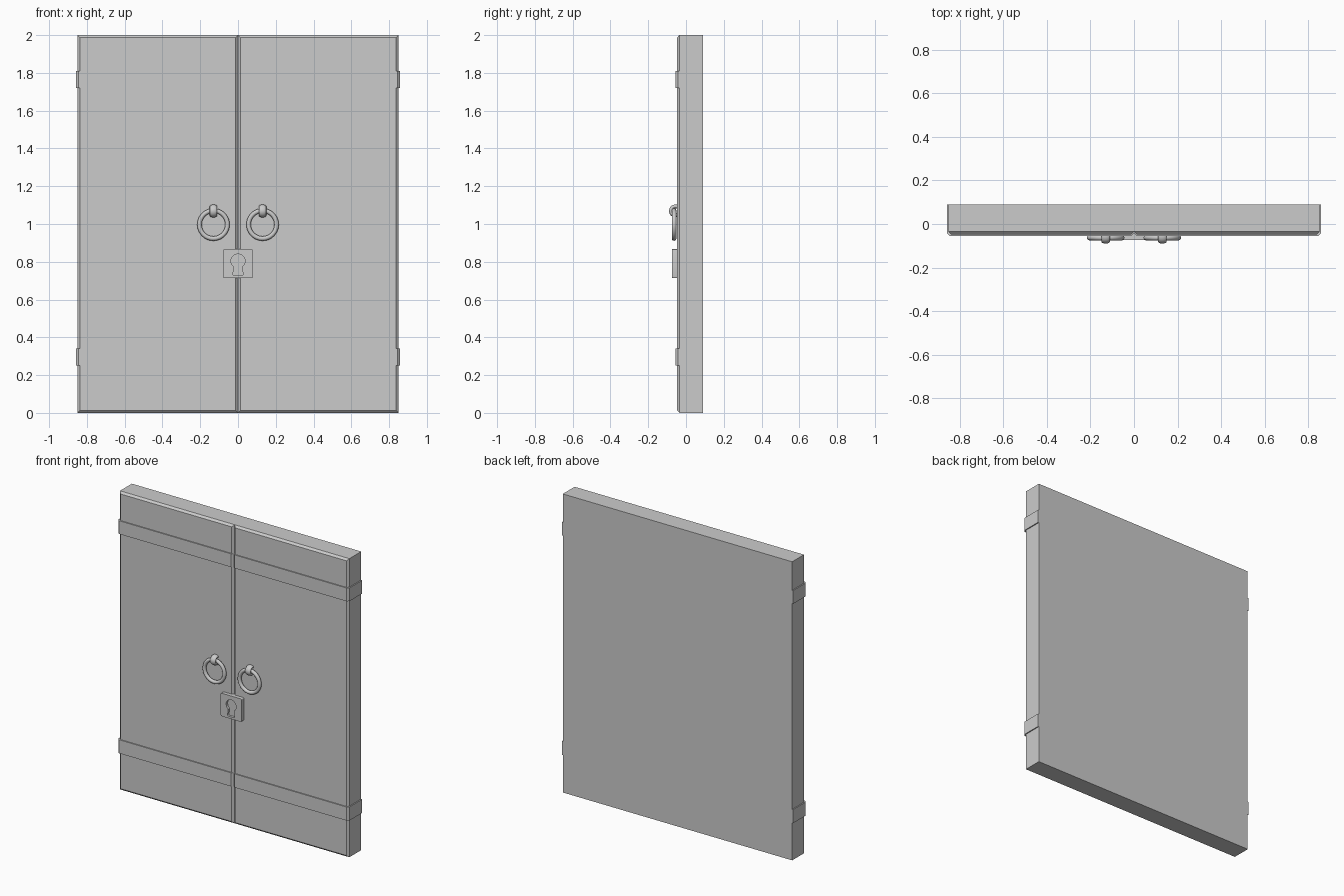
import bpy, bmesh, math

if "Cube" in bpy.data.objects:
    bpy.data.objects.remove(bpy.data.objects["Cube"])

W, BACK, FRONT, CH = 0.85, 0.09, -0.048, 0.013


def finish(name, bm):
    bmesh.ops.recalc_face_normals(bm, faces=bm.faces)
    me = bpy.data.meshes.new(name)
    bm.to_mesh(me)
    bm.free()
    ob = bpy.data.objects.new(name, me)
    bpy.context.collection.objects.link(ob)
    return ob


def door_section(z, off=0.0, c=CH):
    """Horizontal door outline: chamfered sides and a V groove in the middle."""
    w, f, g = W + off, FRONT - off + (CH - c), FRONT - off + CH
    half = [(w, BACK), (w, g), (w - c, f), (c, f)]
    pts = half + [(0, g)] + [(-x, y) for x, y in reversed(half)]
    return [(x, y, z) for x, y in pts]


def prism(name, pts, y0, y1):
    """Extrude an x/z outline from y0 to y1."""
    bm = bmesh.new()
    a = [bm.verts.new((x, y0, z)) for x, z in pts]
    b = [bm.verts.new((x, y1, z)) for x, z in pts]
    bm.faces.new(a)
    bm.faces.new(b)
    for i in range(len(a)):
        j = (i + 1) % len(a)
        bm.faces.new((a[i], a[j], b[j], b[i]))
    return finish(name, bm)


def select_only(ob):
    bpy.ops.object.select_all(action='DESELECT')
    ob.select_set(True)
    bpy.context.view_layer.objects.active = ob


# Double door with raised cross bands, lofted upward as one shell
BAND = 0.007
sections = [door_section(0, c=0), door_section(CH)]
for lo, hi in ((0.251, 0.342), (1.72, 1.809)):
    sections += [door_section(lo), door_section(lo, BAND),
                 door_section(hi, BAND), door_section(hi)]
sections += [door_section(2 - CH), door_section(2, c=0)]
bm = bmesh.new()
rings = [[bm.verts.new(p) for p in s] for s in sections]
n = len(rings[0])
for r, s in zip(rings, rings[1:]):
    for i in range(n):
        j = (i + 1) % n
        bm.faces.new((r[i], r[j], s[j], s[i]))
bm.faces.new(rings[0])
bm.faces.new(rings[-1])
bmesh.ops.remove_doubles(bm, verts=bm.verts, dist=1e-5)
bmesh.ops.dissolve_limit(bm, angle_limit=0.01, verts=bm.verts, edges=bm.edges)
finish("double_door", bm)

# Pull rings and the staples holding them
for side, sx in (("left", -1), ("right", 1)):
    x = sx * 0.13
    bpy.ops.mesh.primitive_torus_add(
        location=(x, -0.063, 0.997), rotation=(math.pi / 2, 0, 0),
        major_radius=0.074, minor_radius=0.012, major_segments=48, minor_segments=16)
    ring = bpy.context.object
    ring.name = side + "_pull_ring"
    bpy.ops.object.shade_smooth()
    bpy.ops.mesh.primitive_torus_add(
        location=(x, -0.056, 1.069), rotation=(0, math.pi / 2, 0),
        major_radius=0.024, minor_radius=0.01, major_segments=32, minor_segments=16)
    staple = bpy.context.object
    staple.name = side + "_ring_staple"
    staple.scale.z = 2.0
    bpy.ops.object.shade_smooth()

# Lock plate with slightly rounded corners
h, zc, r = 0.077, 0.79, 0.006
outline = []
for k in range(4):
    for t in (0, 30, 60, 90):
        a = math.radians(90 * k + t)
        cx = (h - r) * (1 if k in (0, 3) else -1)
        cz = (h - r) * (1 if k < 2 else -1)
        outline.append((cx + r * math.cos(a), zc + cz + r * math.sin(a)))
plate = prism("lock_plate", outline, -0.073, -0.036)

# Keyhole recess: round head above a flared stem
R, hz = 0.037, 0.804
key = [(R * math.cos(math.radians(a)), hz + R * math.sin(math.radians(a)))
       for a in range(-55, 236, 10)]
key += [(-0.027, 0.733), (-0.021, 0.727), (0.021, 0.727), (0.027, 0.733)]
cutter = prism("keyhole_cutter", key, -0.1, -0.057)
cutter.hide_render = True
mod = plate.modifiers.new("keyhole", 'BOOLEAN')
mod.operation = 'DIFFERENCE'
mod.solver = 'EXACT'
mod.object = cutter
select_only(plate)
bpy.ops.object.modifier_apply(modifier=mod.name)
bpy.data.objects.remove(cutter)
bpy.ops.object.shade_smooth_by_angle(angle=math.radians(35))
